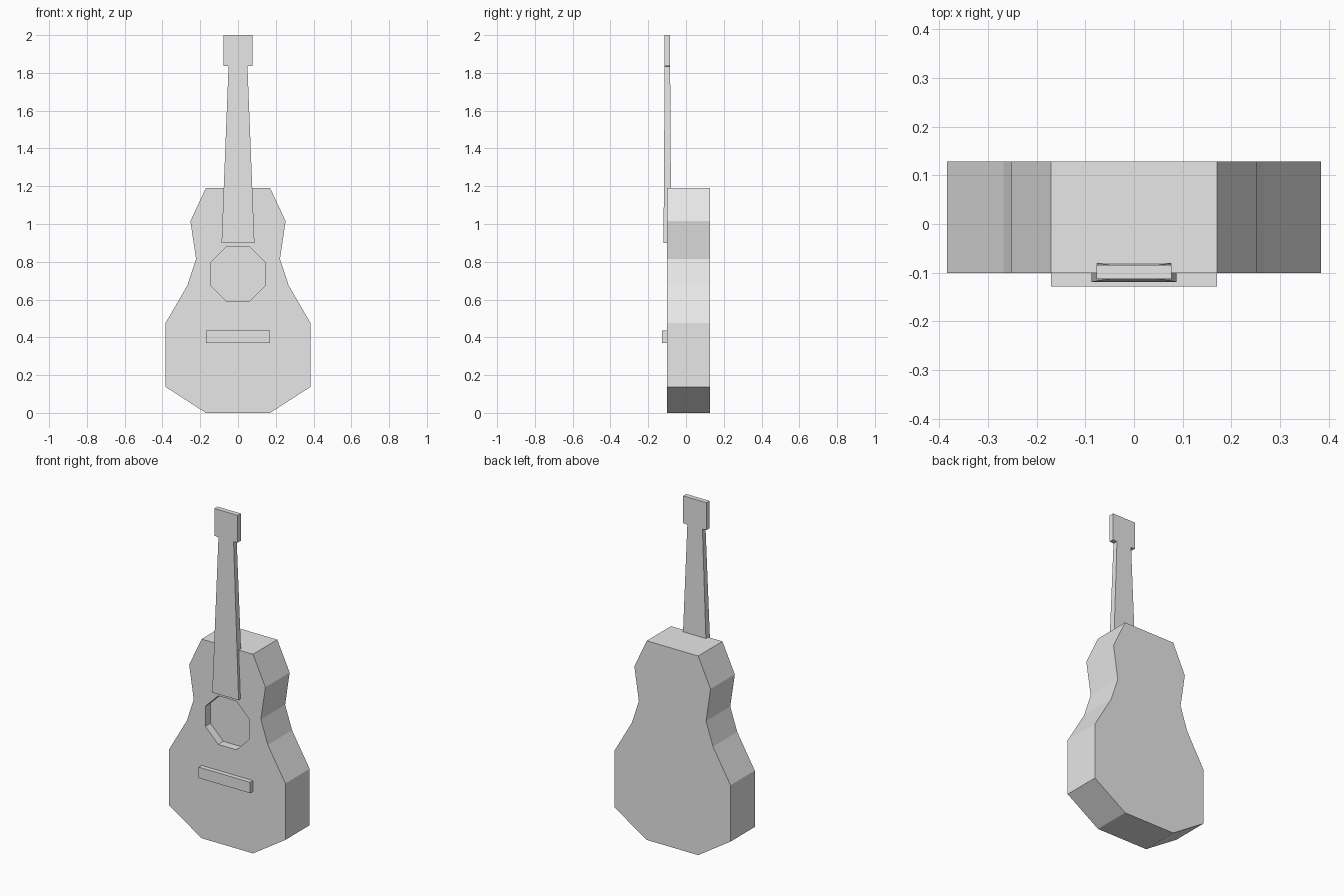
import bpy
import bmesh
import math

cube = bpy.data.objects.get("Cube")
if cube:
    bpy.data.objects.remove(cube, do_unlink=True)

grey = bpy.data.materials.new("light_grey")
grey.use_nodes = True
grey.diffuse_color = (0.8, 0.8, 0.8, 1)
grey.node_tree.nodes["Principled BSDF"].inputs["Base Color"].default_value = (0.8, 0.8, 0.8, 1)


def prism(name, half, front, back):
    """Mirror a half outline of (x, z) and span it between two depths, each a function of z."""
    outline = half + [(-x, z) for x, z in reversed(half)]
    bm = bmesh.new()
    rings = [[bm.verts.new((x, depth(z), z)) for x, z in outline] for depth in (front, back)]
    bm.faces.new(rings[0])
    bm.faces.new(rings[1][::-1])
    for i in range(len(outline)):
        j = (i + 1) % len(outline)
        bm.faces.new((rings[0][j], rings[0][i], rings[1][i], rings[1][j]))
    bmesh.ops.recalc_face_normals(bm, faces=bm.faces)
    mesh = bpy.data.meshes.new(name)
    bm.to_mesh(mesh)
    bm.free()
    mesh.materials.append(grey)
    obj = bpy.data.objects.new(name, mesh)
    bpy.context.collection.objects.link(obj)
    return obj


def flat(y):
    return lambda z: y


def taper(low, high):
    """Depth running from the neck's heel to the head, constant along the head."""
    return lambda z: low + (high - low) * min((z - 0.9) / 0.935, 1)


# Waisted body
body = prism("body", [(0.17, 0), (0.384, 0.138), (0.384, 0.475), (0.268, 0.675),
                      (0.222, 0.815), (0.252, 1.015), (0.17, 1.19)], flat(-0.101), flat(0.128))

# Shallow octagonal sound hole
radius = 0.157
half_octagon = [(radius * math.sin(a), 0.735 - radius * math.cos(a))
                for a in (math.radians(22.5 + 45 * k) for k in range(4))]
cutter = prism("sound_hole_cutter", half_octagon, flat(-0.2), flat(-0.053))
cutter.hide_render = True
hole = body.modifiers.new("sound_hole", 'BOOLEAN')
hole.operation = 'DIFFERENCE'
hole.solver = 'EXACT'
hole.object = cutter
bpy.context.view_layer.objects.active = body
bpy.ops.object.modifier_apply(modifier=hole.name)
bpy.data.objects.remove(cutter, do_unlink=True)

# Tapered neck with its wider head
prism("neck_and_head", [(0.087, 0.9), (0.05, 1.835), (0.077, 1.837), (0.077, 2.0)],
      taper(-0.119, -0.113), taper(-0.078, -0.084))

# Bridge bar
prism("bridge", [(0.17, 0.37), (0.17, 0.435)], flat(-0.128), flat(-0.1))
